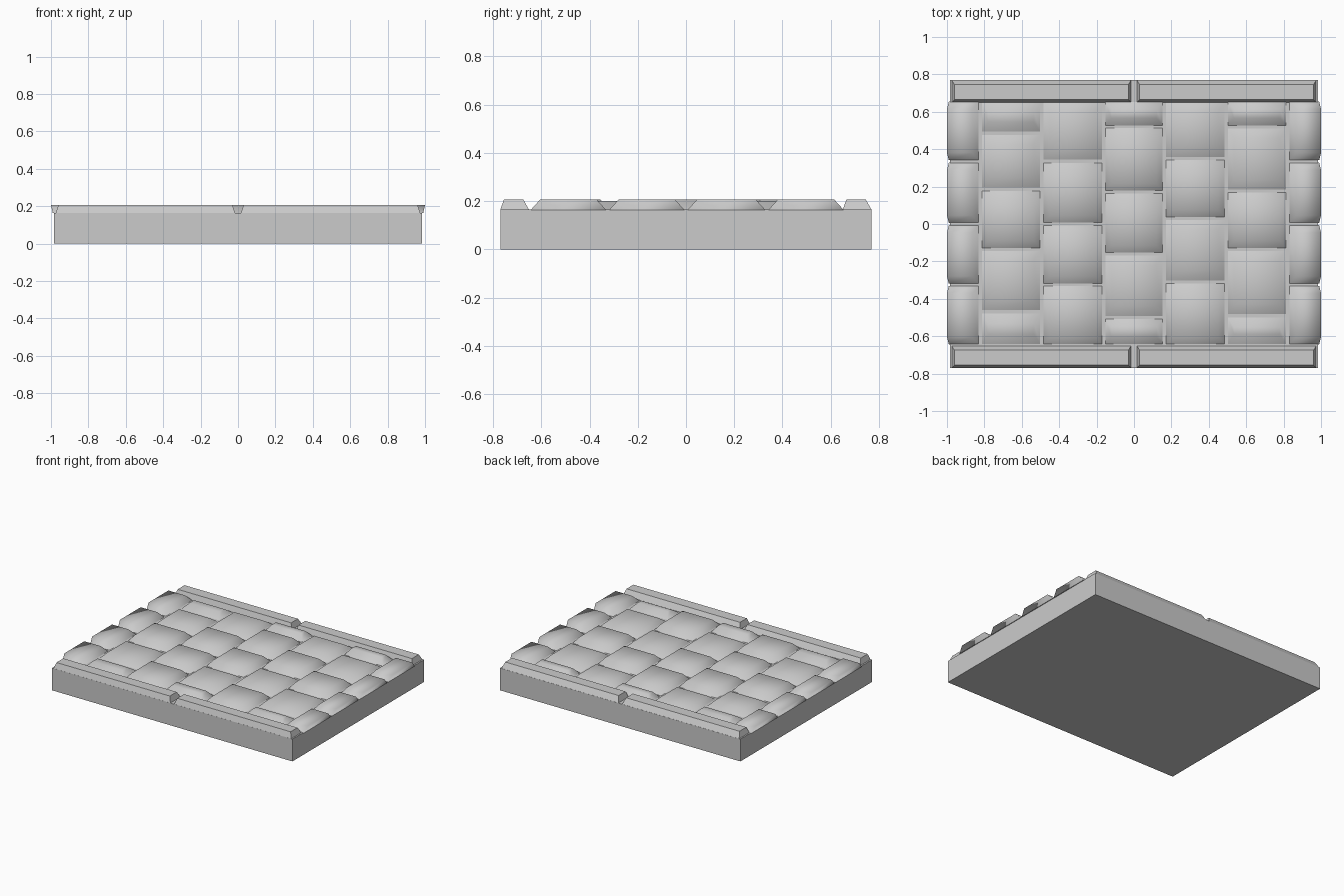
import bpy
import bmesh

old = bpy.data.objects.get("Cube")
if old:
    bpy.data.objects.remove(old, do_unlink=True)

stone = bpy.data.materials.new("stone_grey")
stone.use_nodes = True
grey = (0.6, 0.6, 0.6, 1)
stone.diffuse_color = grey
stone.node_tree.nodes["Principled BSDF"].inputs["Base Color"].default_value = grey

FLOOR, TOP = 0.165, 0.205


def block(name, low, high, z0, z1, smooth=False):
    """Tapered block; low and high are (x0, x1, y0, y1) rectangles."""
    bm = bmesh.new()
    rings = []
    for (x0, x1, y0, y1), z in ((low, z0), (high, z1)):
        rings.append([bm.verts.new((x, y, z)) for x, y in
                      ((x0, y0), (x1, y0), (x1, y1), (x0, y1))])
    bottom, top = rings
    bm.faces.new(bottom[::-1])
    bm.faces.new(top)
    for i in range(4):
        j = (i + 1) % 4
        bm.faces.new((bottom[i], bottom[j], top[j], top[i]))
    # the underside stays sharp, the worn top is shaded round
    for face in bm.faces:
        face.smooth = smooth
    for edge in bm.edges:
        edge.smooth = not all(v in bottom for v in edge.verts)
    mesh = bpy.data.meshes.new(name)
    bm.to_mesh(mesh)
    bm.free()
    mesh.materials.append(stone)
    obj = bpy.data.objects.new(name, mesh)
    bpy.context.collection.objects.link(obj)
    return obj


# slab underneath
slab = (-0.985, 0.985, -0.77, 0.77)
block("base_slab", slab, slab, 0, FLOOR)

# kerb stones along front and back, two per side
for side, y0, y1 in (("front", -0.77, -0.65), ("back", 0.65, 0.77)):
    for half, x0, x1 in (("right", -0.975, -0.015), ("left", 0.015, 0.975)):
        block(f"kerb_{side}_{half}", (x0, x1, y0, y1),
              (x0 + 0.015, x1 - 0.015, y0 + 0.015, y1 - 0.025), FLOOR - 0.002, 0.207)

# paving columns: x range, then the y positions of the joints between stones
joints_even = (-0.65, -0.325, 0.0, 0.335, 0.66)
columns = [
    (-0.99, -0.83, joints_even),
    (-0.815, -0.5, (-0.65, -0.47, -0.135, 0.185, 0.485, 0.66)),
    (-0.485, -0.17, joints_even),
    (-0.155, 0.155, (-0.65, -0.5, -0.16, 0.17, 0.52, 0.66)),
    (0.17, 0.485, (-0.65, -0.31, 0.03, 0.35, 0.66)),
    (0.5, 0.815, (-0.65, -0.49, -0.135, 0.175, 0.52, 0.66)),
    (0.83, 0.99, joints_even),
]
# crisp stones stand proud, the worn ones have longer sloping ends
worn = {(1, 0), (1, 1), (1, 3), (1, 4), (2, 3), (3, 1), (4, 1), (4, 3),
        (5, 0), (5, 1), (5, 3)}
for c, (x0, x1, joints) in enumerate(columns):
    for r, (a, b) in enumerate(zip(joints, joints[1:])):
        y0, y1 = a + 0.006, b - 0.006
        soft = (c, r) in worn
        iy = 0.055 if soft else 0.04
        ix = 0.035
        top = TOP - 0.005 if soft else TOP + 0.002
        # edge stones lean out slightly past the slab
        left = x0 - 0.01 if c == 0 else x0 + ix
        right = x1 + 0.01 if c == 6 else x1 - ix
        block(f"paving_stone_{c + 1}_{r + 1}", (x0, x1, y0, y1),
              (left, right, y0 + iy, y1 - iy), FLOOR - 0.002, top, True)
